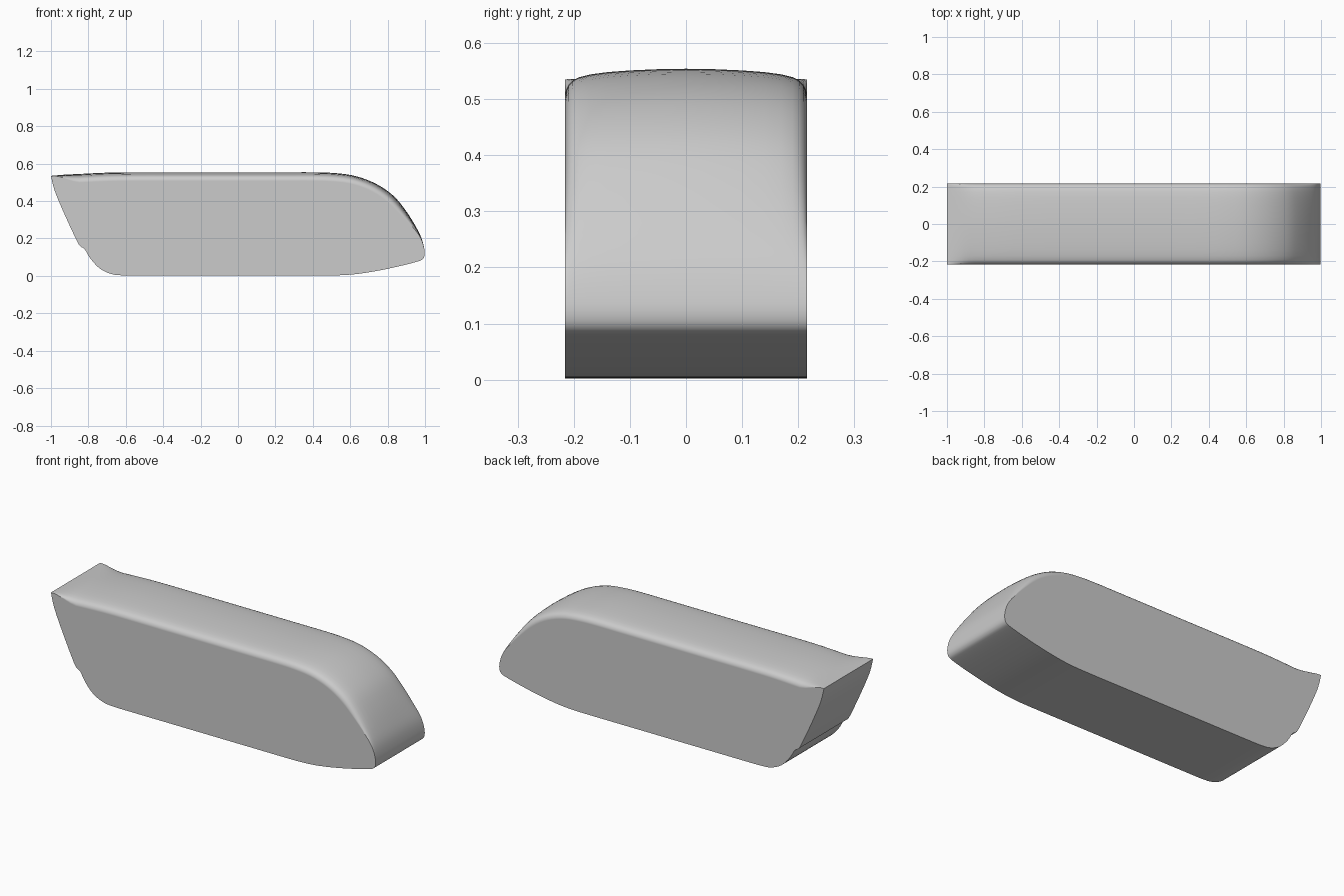
import bpy, bmesh
from mathutils import Vector

if "Cube" in bpy.data.objects:
    bpy.data.objects.remove(bpy.data.objects["Cube"])

# Side profile (x, z): top left corner, over the top, nose, underside, stepped tail
POINTS = [(-1, .535), (-.93, .541), (-.85, .545), (-.7, .552), (-.55, .554), (-.3, .554), (0, .554),
          (.25, .554), (.4, .554), (.5, .551), (.6, .54), (.69, .514), (.77, .474), (.84, .42),
          (.9, .345), (.95, .265), (.98, .205), (.995, .15), (.998, .115), (.988, .09), (.96, .077),
          (.88, .056), (.76, .03), (.65, .012), (.56, .004), (.45, .002), (.25, .002), (0, .002),
          (-.3, .002), (-.5, .002), (-.62, .003), (-.68, .011), (-.74, .04), (-.79, .094),
          (-.82, .143), (-.845, .16), (-.87, .205), (-.93, .335), (-.98, .455), (-1, .535)]
NOSE = 17          # index where the crowned top ends
STEPS = 3
# Crown: distance from the centre line and how far the top falls there
CROWN = [(0, 0), (.05, .0008), (.1, .003), (.14, .006), (.17, .010), (.19, .015),
         (.202, .021), (.209, .028), (.213, .036), (.216, .046)]


def smooth_profile(points):
    """Catmull-Rom curve through the points; also returns the crown weight."""
    p = [Vector(q) for q in points]
    out = []
    for i in range(len(p) - 1):
        a, b, c, d = p[max(i - 1, 0)], p[i], p[i + 1], p[min(i + 2, len(p) - 1)]
        for s in range(STEPS):
            t = s / STEPS
            q = .5 * (2 * b + (c - a) * t + (2 * a - 5 * b + 4 * c - d) * t * t
                      + (3 * b - a - 3 * c + d) * t ** 3)
            k = i + t
            weight = 0
            if k < NOSE:
                weight = min(1, (q.x + 1) / .16, max(0, (q.y - .15) / .3))
            out.append((q, weight * weight * (3 - 2 * weight)))
    return out


profile = smooth_profile(POINTS)
stations = [(-y, d) for y, d in reversed(CROWN[1:])] + CROWN
bm = bmesh.new()
rings = []
n = len(profile)
for y, drop in stations:
    ring = []
    for i, (q, w) in enumerate(profile):
        tangent = (profile[(i + 1) % n][0] - profile[i - 1][0]).normalized()
        inward = Vector((tangent.y, -tangent.x))
        v = q + inward * drop * w
        ring.append(bm.verts.new((v.x, y, v.y)))
    rings.append(ring)

# Skin between sections, then flat side caps
for a, b in zip(rings, rings[1:]):
    for i in range(n):
        j = (i + 1) % n
        bm.faces.new((a[i], a[j], b[j], b[i]))
bm.faces.new(rings[0])
bm.faces.new(rings[-1])
bmesh.ops.recalc_face_normals(bm, faces=bm.faces)
mesh = bpy.data.meshes.new("body")
bm.to_mesh(mesh)
bm.free()
body = bpy.data.objects.new("body", mesh)
bpy.context.collection.objects.link(body)
bpy.context.view_layer.objects.active = body
body.select_set(True)
bpy.ops.object.shade_smooth_by_angle(angle=.6)

# Keep the broad side faces flat-looking
weighted = body.modifiers.new("flat_sides", 'WEIGHTED_NORMAL')
weighted.keep_sharp = True
